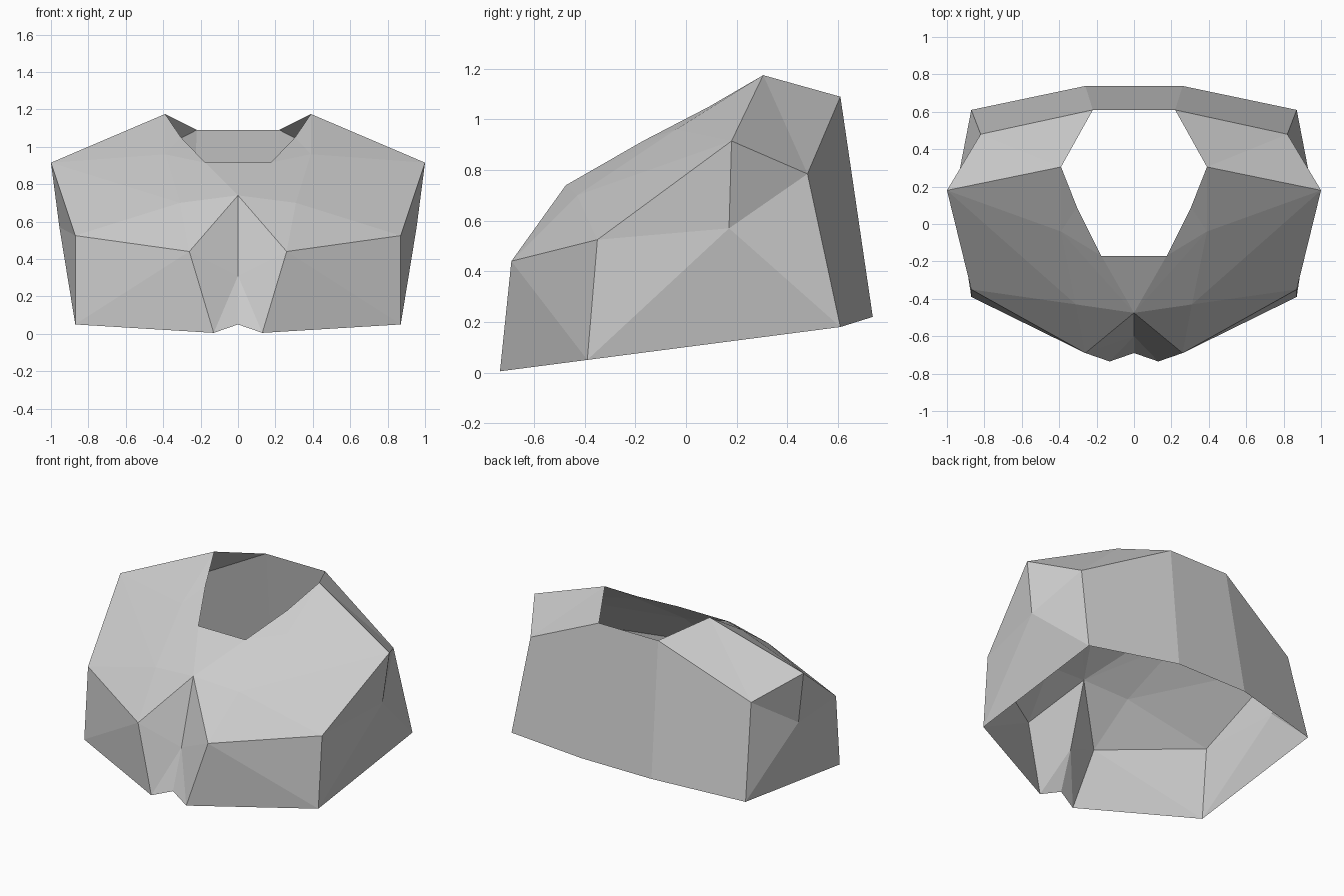
import bpy
import bmesh
from mathutils import Vector

default_cube = bpy.data.objects.get("Cube")
if default_cube:
    bpy.data.objects.remove(default_cube, do_unlink=True)

# Single grey finish
grey = bpy.data.materials.new("plain_grey")
grey.use_nodes = True
colour = (0.6, 0.6, 0.6, 1)
grey.diffuse_color = colour
grey.node_tree.nodes["Principled BSDF"].inputs["Base Color"].default_value = colour

# Key corners of the left half; the other half is mirrored
corners = {
    "neck_front": (0.175, -0.17, 0.915),
    "neck_side": (0.305, 0.09, 1.05),
    "neck_top": (0.39, 0.305, 1.175),
    "neck_back": (0.22, 0.61, 1.09),
    "shoulder": (1, 0.18, 0.915),
    "armpit": (0.955, 0.17, 0.57),
    "collar": (0.39, -0.04, 0.96),
    "breast": (0.31, -0.43, 0.7),
    "peak": (0, -0.475, 0.74),
    "crease": (0, -0.6, 0.31),
    "notch_base": (0, -0.69, 0.05),
    "belly_top": (0.26, -0.69, 0.44),
    "belly_base": (0.13, -0.735, 0.005),
    "hip_top": (0.87, -0.35, 0.525),
    "hip_base": (0.87, -0.39, 0.05),
    "blade": (0.82, 0.48, 0.785),
    "back_corner": (0.87, 0.61, 0.18),
    "back_base": (0.26, 0.738, 0.22),
}
centre = Vector((0, 0, 0.4))


def panel(name, faces):
    """Build a mirrored sheet of facets, all facing outward."""
    bm = bmesh.new()
    made = {}

    def vert(key):
        if key not in made:
            side = -1 if key.startswith("-") else 1
            x, y, z = corners[key.lstrip("-")]
            made[key] = bm.verts.new((side * x, y, z))
        return made[key]

    for line in faces:
        face = bm.faces.new([vert(key) for key in line.split()])
        face.normal_update()
        if face.normal.dot(face.calc_center_median() - centre) < 0:
            face.normal_flip()
    mesh = bpy.data.meshes.new(name)
    bm.to_mesh(mesh)
    bm.free()
    mesh.materials.append(grey)
    obj = bpy.data.objects.new(name, mesh)
    bpy.context.collection.objects.link(obj)
    return obj


def mirrored(obj):
    mirror = obj.modifiers.new("Mirror", "MIRROR")
    mirror.use_clip = True
    mirror.merge_threshold = 0.001


# Sloping chest between the neck opening and the shoulders
mirrored(panel("chest", [
    "peak belly_top breast",
    "belly_top hip_top breast",
    "hip_top shoulder breast",
    "shoulder collar breast",
    "breast collar peak",
    "collar neck_front peak",
    "collar neck_side neck_front",
    "collar neck_top neck_side",
    "collar shoulder neck_top",
]))

# Middle facet below the neck opening
panel("chest_centre", ["peak neck_front -neck_front"])

# Folded notch in the middle of the front
mirrored(panel("front_notch", [
    "peak belly_top crease",
    "belly_top belly_base crease",
    "crease belly_base notch_base",
]))

# Upright front panels
mirrored(panel("belly_panel", [
    "belly_top hip_top hip_base",
    "belly_top hip_base belly_base",
]))

# Sides with the pinched armpit
mirrored(panel("flank", [
    "hip_top shoulder armpit",
    "hip_top armpit hip_base",
    "hip_base armpit back_corner",
    "armpit shoulder blade",
    "armpit blade back_corner",
]))

# Shoulder tops
mirrored(panel("shoulder_top", [
    "neck_top shoulder blade",
    "neck_top blade neck_back",
]))

# Back wall
mirrored(panel("back_side", ["neck_back blade back_corner back_base"]))
panel("back_centre", ["neck_back -neck_back -back_base back_base"])
